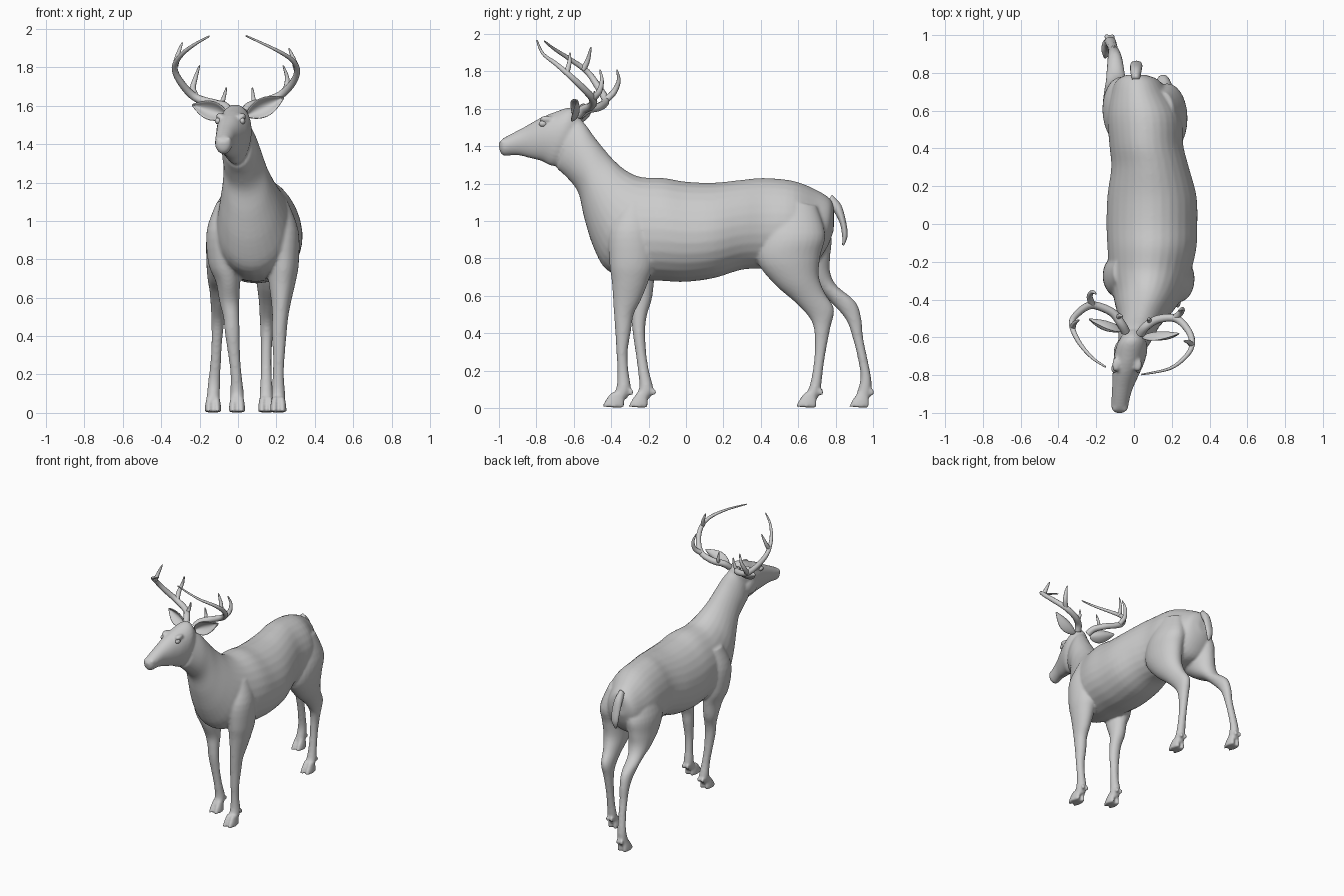
import bpy, bmesh, math
from mathutils import Vector


def spline(rows, steps):
    """Catmull-Rom interpolation of rows of numbers."""
    out = []
    for i in range(len(rows) - 1):
        p = [rows[max(0, min(len(rows) - 1, i + k))] for k in (-1, 0, 1, 2)]
        for s in range(steps):
            t = s / steps
            out.append([0.5 * (2 * b + (c - a) * t + (2 * a - 5 * b + 4 * c - d) * t * t
                               + (3 * b - a - 3 * c + d) * t ** 3) for a, b, c, d in zip(*p)])
    return out + [list(rows[-1])]


def loft(bm, rows, egg=0.0, steps=4, n=28):
    """Skin rings; row = centre x, half width, y/z of one edge, y/z of the opposite edge."""
    rings = []
    for x, w, y1, z1, y2, z2 in spline(rows, steps):
        mid, u = Vector((x, (y1 + y2) / 2, (z1 + z2) / 2)), Vector((0, (y1 - y2) / 2, (z1 - z2) / 2))
        ring = []
        for k in range(n):
            a = 2 * math.pi * k / n
            side = w * math.sin(a) * (1 - egg * math.cos(a))
            ring.append(bm.verts.new(mid + u * math.cos(a) + Vector((side, 0, 0))))
        rings.append(ring)
    for r, q in zip(rings, rings[1:]):
        for k in range(n):
            bm.faces.new((r[k], r[(k + 1) % n], q[(k + 1) % n], q[k]))
    bm.faces.new(rings[0])
    bm.faces.new(rings[-1])


def blob(bm, pos, size):
    new = bmesh.ops.create_uvsphere(bm, u_segments=16, v_segments=10, radius=1)["verts"]
    for v in new:
        v.co = Vector([c * s + p for c, s, p in zip(v.co, size, pos)])


def finish(name, bm):
    bmesh.ops.recalc_face_normals(bm, faces=bm.faces)
    me = bpy.data.meshes.new(name)
    bm.to_mesh(me)
    bm.free()
    me.polygons.foreach_set("use_smooth", [True] * len(me.polygons))
    ob = bpy.data.objects.new(name, me)
    bpy.context.collection.objects.link(ob)
    return ob


# torso and neck, rump to throat
torso = [(.01, .05, .79, 1.08, .79, .95), (.02, .11, .77, 1.12, .755, .86),
         (.03, .15, .70, 1.165, .69, .78), (.055, .195, .58, 1.213, .56, .76),
         (.065, .195, .42, 1.23, .42, .745), (.085, .205, .30, 1.22, .30, .74),
         (.095, .235, .15, 1.205, .15, .695), (.095, .24, 0, 1.21, 0, .675),
         (.095, .235, -.12, 1.23, -.13, .68), (.085, .215, -.24, 1.235, -.27, .69),
         (.075, .185, -.32, 1.27, -.42, .735), (.06, .155, -.38, 1.32, -.495, .86),
         (.045, .125, -.43, 1.375, -.545, 1.02), (.03, .105, -.49, 1.45, -.575, 1.15),
         (.012, .095, -.54, 1.52, -.63, 1.225), (-.005, .075, -.59, 1.57, -.69, 1.28)]
# head, nape to nose
head = [(-.005, .06, -.56, 1.55, -.65, 1.30), (-.012, .083, -.61, 1.607, -.72, 1.295),
        (-.028, .082, -.70, 1.583, -.77, 1.32), (-.045, .068, -.78, 1.55, -.83, 1.335),
        (-.062, .054, -.86, 1.505, -.89, 1.35), (-.072, .047, -.93, 1.468, -.94, 1.35),
        (-.076, .042, -.98, 1.44, -.975, 1.348), (-.077, .022, -1.002, 1.415, -.995, 1.37)]
# legs, top to fetlock
front_right = [(.2, .06, -.34, 1.1, -.2, 1.1), (.225, .09, -.41, .95, -.17, .95),
               (.235, .082, -.41, .78, -.17, .78), (.23, .07, -.397, .68, -.2, .68),
               (.225, .052, -.39, .58, -.24, .58), (.22, .042, -.385, .5, -.28, .5),
               (.215, .039, -.379, .42, -.293, .42), (.213, .031, -.372, .3, -.312, .3),
               (.21, .029, -.367, .2, -.308, .2), (.21, .035, -.372, .11, -.295, .1),
               (.21, .035, -.40, .06, -.32, .045)]
front_left = [(-.06, .05, -.33, 1.1, -.18, 1.1), (-.075, .088, -.39, .95, -.16, .95),
              (-.07, .085, -.37, .78, -.16, .78), (-.052, .063, -.34, .68, -.17, .68),
              (-.045, .052, -.297, .58, -.183, .58), (-.035, .042, -.29, .5, -.208, .5),
              (-.03, .039, -.287, .42, -.218, .42), (-.02, .031, -.27, .3, -.213, .3),
              (-.01, .029, -.257, .2, -.198, .2), (-.005, .035, -.25, .11, -.175, .1),
              (-.005, .035, -.275, .06, -.20, .045)]
hind_right = [(.15, .06, .48, 1.12, .70, 1.08), (.175, .102, .40, .93, .745, .93),
              (.18, .098, .38, .79, .72, .82), (.175, .08, .47, .665, .71, .71),
              (.165, .057, .59, .56, .74, .62), (.155, .042, .665, .475, .792, .53),
              (.15, .033, .687, .40, .772, .43), (.147, .028, .688, .3, .747, .3),
              (.147, .029, .678, .2, .732, .2), (.147, .034, .658, .11, .72, .1),
              (.147, .035, .63, .06, .70, .045)]
hind_left = [(-.03, .06, .48, 1.12, .70, 1.08), (-.06, .1, .42, .93, .775, .93),
             (-.075, .09, .48, .79, .772, .82), (-.085, .075, .60, .69, .77, .73),
             (-.095, .055, .705, .63, .805, .655), (-.10, .042, .795, .545, .905, .57),
             (-.105, .034, .857, .47, .937, .48), (-.11, .028, .89, .38, .948, .37),
             (-.117, .028, .92, .26, .973, .25), (-.125, .032, .933, .16, .992, .14),
             (-.13, .035, .91, .07, .985, .055)]

bm = bmesh.new()
loft(bm, torso, .1)
loft(bm, head, -.12)
for leg, tip, heel in ((front_right, -.45, -.33), (front_left, -.31, -.205),
                       (hind_right, .585, .70), (hind_left, .87, .98)):
    loft(bm, leg)
    x = leg[-1][0]
    for s in (-1, 1):
        # cloven toe and dewclaw
        loft(bm, [(x + s * .018, .017, tip + .05, .085, heel - .005, .07),
                  (x + s * .021, .02, tip + .02, .045, heel, .035),
                  (x + s * .022, .021, tip, .008, heel, 0)], steps=3, n=16)
        blob(bm, (x + s * .018, leg[-2][4] + .003, .085), (.012, .014, .018))
# brows, cheeks and nostril wings
for s in (-1, 1):
    blob(bm, (-.037 + s * .058, -.745, 1.545), (.022, .04, .018))
    blob(bm, (-.025 + s * .055, -.69, 1.42), (.028, .07, .07))
    blob(bm, (-.076 + s * .026, -.975, 1.42), (.016, .02, .02))
body = finish("body", bm)
mod = body.modifiers.new("blend", 'REMESH')
mod.mode, mod.voxel_size, mod.use_smooth_shade = 'VOXEL', .009, True
mod = body.modifiers.new("soften", 'SMOOTH')
mod.factor, mod.iterations = .5, 6

# tail
bm = bmesh.new()
loft(bm, [(.01, .02, .78, 1.14, .75, 1.09), (.01, .03, .83, 1.085, .79, 1.05),
          (.012, .032, .857, .99, .822, .99), (.012, .026, .864, .92, .835, .92),
          (.012, .008, .845, .868, .835, .872)], n=16)
finish("tail", bm)

# eyes
for side, x in (("left", -.104), ("right", .022)):
    bm = bmesh.new()
    blob(bm, (x, -.765, 1.52), (.016, .022, .017))
    finish("eye_" + side, bm)

# ears: cupped leaves opening forward
for side, base, tip, face in (("left", (-.06, -.565, 1.55), (-.24, -.505, 1.605), (-.25, -1, .1)),
                              ("right", (.05, -.60, 1.55), (.24, -.582, 1.645), (.25, -1, .1))):
    base, tip, face = Vector(base), Vector(tip), Vector(face).normalized()
    across = (tip - base).cross(face).normalized()
    bm = bmesh.new()
    grid = []
    for i in range(13):
        t = i / 12
        w = .012 * (1 - t) + .042 * math.sin(math.pi * t ** .85) + .002
        grid.append([bm.verts.new(base.lerp(tip, t) + across * w * s / 4
                                  + face * w * (.9 * (s / 4) ** 2 - .4)) for s in range(-4, 5)])
    for r, q in zip(grid, grid[1:]):
        for k in range(8):
            bm.faces.new((r[k], r[k + 1], q[k + 1], q[k]))
    ear = finish("ear_" + side, bm)
    mod = ear.modifiers.new("thickness", 'SOLIDIFY')
    mod.thickness, mod.offset = .009, 0
    ear.modifiers.new("round", 'SUBSURF').levels = 1


def antler(name, branches):
    """Tapered tubes: each branch is (start radius, end radius, points)."""
    cu = bpy.data.curves.new(name, 'CURVE')
    cu.dimensions, cu.bevel_depth, cu.bevel_resolution, cu.use_fill_caps = '3D', 1, 3, True
    for r0, r1, pts in branches:
        path = spline(pts, 5)
        sp = cu.splines.new('POLY')
        sp.points.add(len(path) - 1)
        for i, p in enumerate(path):
            t = i / (len(path) - 1)
            sp.points[i].co = (*p, 1)
            sp.points[i].radius = r1 + (r0 - r1) * (1 - t ** 1.8)
        sp.use_smooth = True
    ob = bpy.data.objects.new(name, cu)
    bpy.context.collection.objects.link(ob)
    bpy.ops.object.select_all(action='DESELECT')
    ob.select_set(True)
    bpy.context.view_layer.objects.active = ob
    bpy.ops.object.convert(target='MESH')


# antlers: main beam, brow tine, rear tine, upper tine
antler("antler_left", [
    (.024, .004, [(-.045, -.57, 1.565), (-.07, -.525, 1.597), (-.12, -.465, 1.61), (-.225, -.43, 1.645),
                  (-.30, -.475, 1.725), (-.33, -.53, 1.80), (-.295, -.62, 1.865),
                  (-.225, -.705, 1.92), (-.15, -.757, 1.962)]),
    (.014, .003, [(-.09, -.50, 1.60), (-.075, -.485, 1.64), (-.06, -.49, 1.695)]),
    (.018, .003, [(-.22, -.43, 1.645), (-.235, -.385, 1.69), (-.22, -.36, 1.75), (-.2, -.37, 1.81)]),
    (.016, .003, [(-.325, -.55, 1.81), (-.315, -.525, 1.86), (-.29, -.508, 1.93)])])
antler("antler_right", [
    (.024, .004, [(.035, -.58, 1.565), (.06, -.545, 1.597), (.125, -.505, 1.617), (.22, -.50, 1.655),
                  (.285, -.56, 1.72), (.308, -.63, 1.785), (.28, -.695, 1.84),
                  (.19, -.765, 1.895), (.04, -.797, 1.965)]),
    (.014, .003, [(.085, -.525, 1.605), (.08, -.505, 1.64), (.075, -.51, 1.695)]),
    (.018, .003, [(.215, -.50, 1.653), (.25, -.465, 1.69), (.255, -.45, 1.75), (.235, -.46, 1.81)]),
    (.016, .003, [(.305, -.64, 1.79), (.29, -.625, 1.84), (.265, -.62, 1.90)])])
